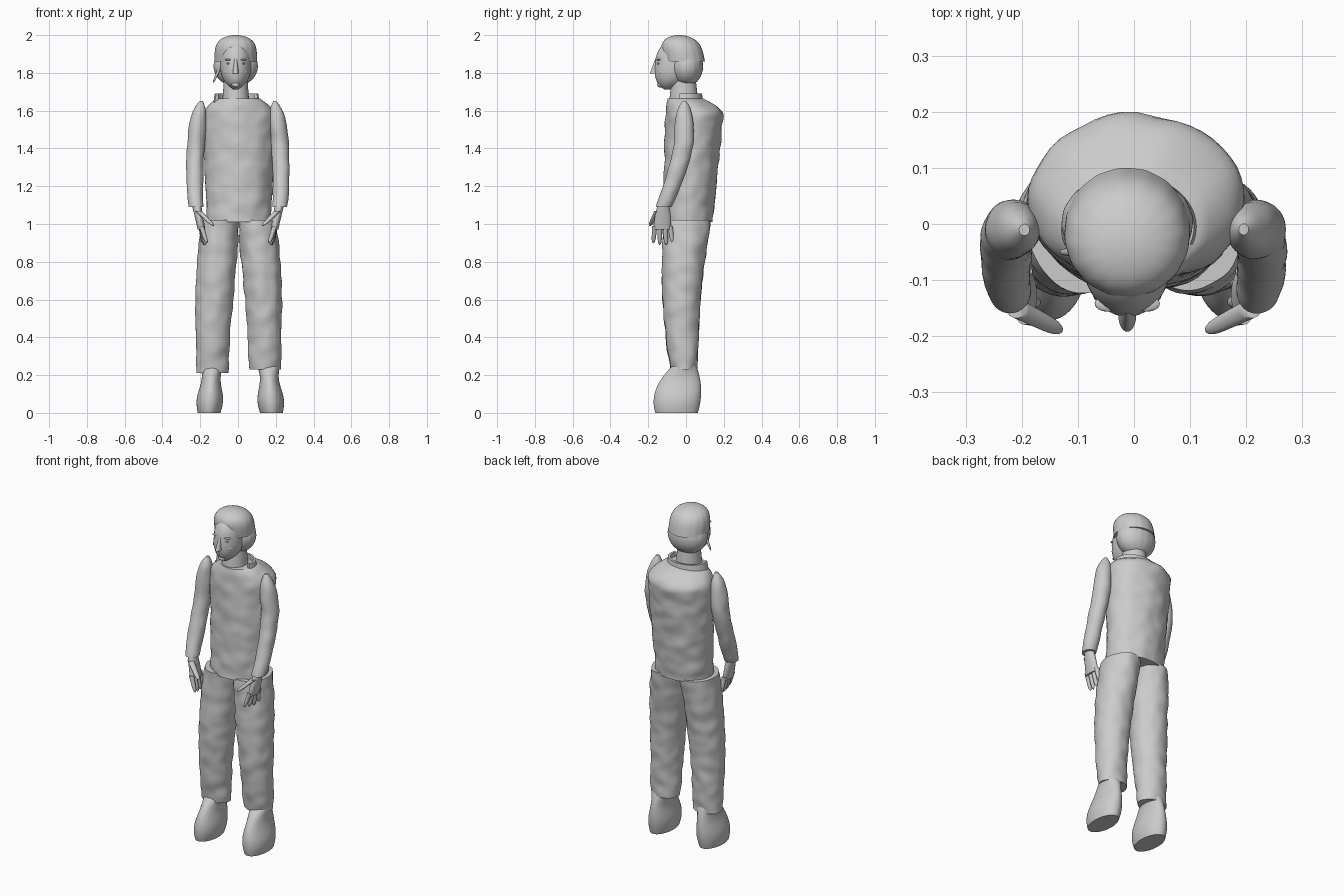
import bpy, bmesh
from math import sin, cos, pi, tau, radians, sqrt
from mathutils import Vector, noise

cube = bpy.data.objects.get("Cube")
if cube:
    bpy.data.objects.remove(cube, do_unlink=True)

color = (0.6, 0.6, 0.6, 1)
grey = bpy.data.materials.new("plain grey")
grey.use_nodes = True
grey.diffuse_color = color
grey.node_tree.nodes["Principled BSDF"].inputs["Base Color"].default_value = color


def finish(name, bm):
    bmesh.ops.recalc_face_normals(bm, faces=bm.faces)
    mesh = bpy.data.meshes.new(name)
    bm.to_mesh(mesh)
    bm.free()
    mesh.materials.append(grey)
    part = bpy.data.objects.new(name, mesh)
    bpy.context.collection.objects.link(part)
    bpy.ops.object.select_all(action='DESELECT')
    part.select_set(True)
    bpy.context.view_layer.objects.active = part
    bpy.ops.object.shade_smooth_by_angle(angle=radians(50))


def loft(name, bottom, top, shape, segments=48, rows=32, folds=0, strands=0):
    """Skin over ellipses; shape(t) gives x, y, half width and half depth."""
    bm = bmesh.new()
    loops = []
    for row in range(rows + 1):
        t = row / rows
        x, y, width, depth = shape(t)
        z = bottom + (top - bottom) * t
        loop = []
        for k in range(segments):
            angle = tau * k / segments
            out = Vector((cos(angle), sin(angle), 0))
            ridge = 1 + strands * sin(angle * 16)
            point = Vector((x + width * ridge * out.x, y + depth * ridge * out.y, z))
            point += out * folds * noise.noise(point * 15)
            loop.append(bm.verts.new(point))
        loops.append(loop)
    for low, high in zip(loops, loops[1:]):
        for k in range(segments):
            bm.faces.new((low[k - 1], low[k], high[k], high[k - 1]))
    bm.faces.new(loops[0])
    bm.faces.new(loops[-1])
    finish(name, bm)


def ball(name, centre, size):
    bm = bmesh.new()
    bmesh.ops.create_uvsphere(bm, u_segments=24, v_segments=16, radius=1)
    bmesh.ops.scale(bm, vec=size, verts=bm.verts)
    bmesh.ops.translate(bm, vec=centre, verts=bm.verts)
    finish(name, bm)


def digit(name, root, tip, radius):
    """Tapering finger with a rounded tip."""
    root, tip = Vector(root), Vector(tip)

    def shape(t):
        point = root.lerp(tip, t)
        girth = radius * (1 - t / 4) * sqrt(max(1 - t ** 8, 0.05))
        return point.x, point.y, girth, girth

    loft(name, root.z, tip.z, shape, segments=14, rows=14)


# Shirt body, drawn in over the sloping shoulders
def shirt(t):
    slope = max(0, (t - 0.85) / 0.15) ** 2
    return (0.004, 0.01 + 0.04 * t - 0.055 * slope,
            0.17 + 0.028 * t - 0.09 * slope, 0.132 + 0.024 * t - 0.065 * slope)


loft("shirt", 1.01, 1.665, shirt, rows=48, folds=0.008)

# Standing collar, open at the throat
bm = bmesh.new()
sections = []
for k in range(33):
    angle = radians(-20 + 220 * k / 32)
    sections.append([
        bm.verts.new((radius * cos(angle) - 0.008, 0.78 * radius * sin(angle) - 0.005, z))
        for radius, z in ((0.125, 1.63), (0.115, 1.69), (0.1, 1.69), (0.1, 1.63))])
for here, there in zip(sections, sections[1:]):
    for k in range(4):
        bm.faces.new((here[k - 1], there[k - 1], there[k], here[k]))
bm.faces.new(sections[0])
bm.faces.new(sections[-1])
finish("collar", bm)

for label, side in (("left", 1), ("right", -1)):
    # Trouser leg, fullest above the knee
    def trouser(t):
        return (side * (0.14 - 0.045 * t * t) + 0.004,
                0.015 * t - 0.01 - 0.02 * sin(pi * t),
                0.086 + 0.012 * t + 0.01 * sin(pi * t * t),
                0.068 + 0.058 * t ** 0.8)

    loft(label + "_trouser_leg", 0.22 + 0.01 * side, 1.02, trouser, rows=48, folds=0.007)

    # Shoe, long at the sole and narrow at the ankle
    def shoe(t):
        return (side * (0.165 - 0.015 * t) + 0.012, 0.042 * t * t - 0.05,
                0.06 + 0.01 * sin(tau * t), 0.112 + 0.08 * t - 0.13 * t * t)

    loft(label + "_shoe", 0, 0.25, shoe)

    # Sleeve, bent forward below the elbow and closing at the shoulder
    def sleeve(t):
        girth = (0.038 + 0.012 * sqrt(t)) * (1 - 0.8 * t ** 10)
        return (side * (0.222 + 0.04 * t - 0.067 * t * t),
                -0.01 - 0.2 * max(0, 0.62 - t) ** 1.3, girth, girth * 1.1)

    loft(label + "_sleeve", 1.09, 1.65, sleeve, folds=0.004)

    # Hand, with the thumb reaching forward and inward
    def palm(t):
        return (side * (0.193 + 0.028 * t), 0.007 * t - 0.126,
                0.02 + 0.005 * t, 0.047 - 0.02 * t * t)

    loft(label + "_palm", 0.97, 1.11, palm, segments=24, rows=12)
    digit(label + "_thumb", (side * 0.21, -0.15, 1.07), (side * 0.13, -0.19, 0.99), 0.018)
    for i, finger in enumerate(("index", "middle", "ring", "little")):
        spread = i - 1.5
        digit(f"{label}_{finger}_finger",
              (side * 0.195, -0.125 + 0.027 * spread, 0.99),
              (side * (0.165 + 0.007 * i), -0.122 + 0.034 * spread,
               0.885 + 0.009 * abs(spread)), 0.014)

# Neck and face
middle = -0.012
loft("neck", 1.62, 1.8, lambda t: (middle, -0.012, 0.073 - 0.013 * t, 0.08 - 0.02 * t))


def face(t):
    dome = max(0.05, 1 - abs(2 * t - 1) ** 2.5) ** 0.66
    return middle, -0.05 - 0.05 * (1 - t) ** 4, 0.082 * dome, 0.11 * dome


loft("face", 1.712, 1.985, face)


# Hair: a full roll round the back under a flatter cap
def cap(t):
    dome = sqrt(max(0.02, 1 - t ** 4))
    return middle, -0.01 - 0.027 * t, 0.112 * dome, 0.11 * dome


def roll(t):
    dome = sqrt(max(0.05, 1 - (2 * t - 1) ** 2))
    return middle, 0.002, 0.117 * dome, 0.088 * dome


loft("hair_cap", 1.86, 2, cap, segments=96, strands=0.004)
loft("hair_roll", 1.73, 1.94, roll, segments=96, strands=0.004)
digit("loose_lock", (-0.1, -0.05, 1.82), (-0.13, -0.05, 1.75), 0.008)

# Facial features
loft("nose", 1.797, 1.88,
     lambda t: (middle, 0.015 * t - 0.162, 0.016 - 0.008 * t, 0.03 - 0.017 * t))
ball("upper_lip", (middle, -0.15, 1.777), (0.025, 0.013, 0.005))
ball("lower_lip", (middle, -0.147, 1.767), (0.021, 0.013, 0.006))
ball("chin", (middle, -0.135, 1.738), (0.022, 0.018, 0.016))
for label, side in (("left", 1), ("right", -1)):
    ball(label + "_eye", (middle + side * 0.033, -0.142, 1.85), (0.016, 0.012, 0.007))
    ball(label + "_brow", (middle + side * 0.035, -0.142, 1.87), (0.023, 0.014, 0.005))
    ball(label + "_cheek", (middle + side * 0.04, -0.122, 1.805), (0.022, 0.022, 0.022))
